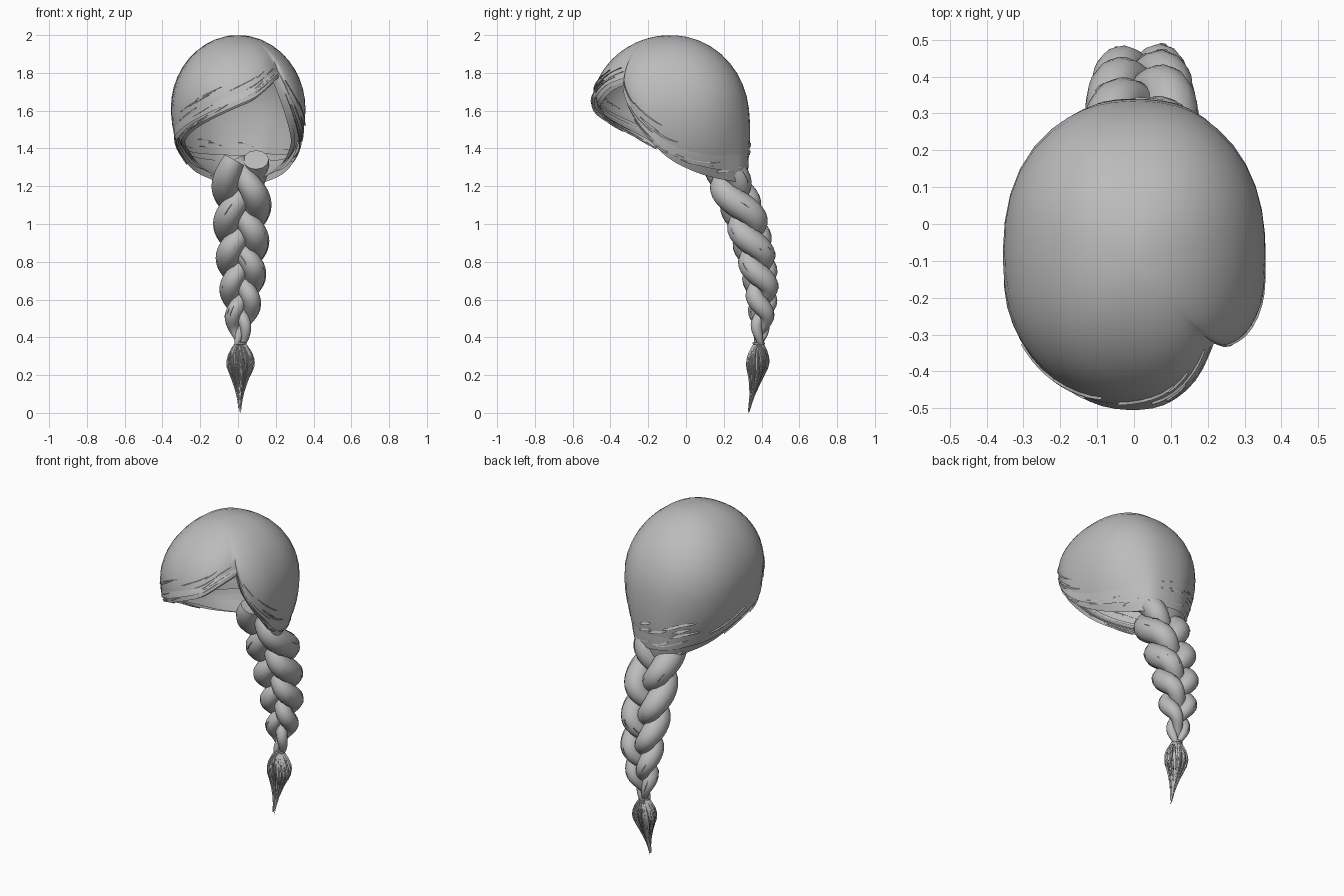
import bpy, bmesh, math, random
from mathutils import Vector

random.seed(4)
if "Cube" in bpy.data.objects:
    bpy.data.objects.remove(bpy.data.objects["Cube"], do_unlink=True)

hair = bpy.data.materials.new("hair_grey")
hair.use_nodes = True
hair.diffuse_color = (0.5, 0.5, 0.5, 1)
hair.node_tree.nodes["Principled BSDF"].inputs["Base Color"].default_value = hair.diffuse_color


def make(name, verts, faces):
    mesh = bpy.data.meshes.new(name)
    mesh.from_pydata([tuple(v) for v in verts], [], faces)
    bm = bmesh.new()
    bm.from_mesh(mesh)
    bmesh.ops.remove_doubles(bm, verts=bm.verts, dist=0.00005)
    bm.to_mesh(mesh)
    bm.free()
    mesh.materials.append(hair)
    ob = bpy.data.objects.new(name, mesh)
    bpy.context.collection.objects.link(ob)
    bpy.ops.object.select_all(action="DESELECT")
    ob.select_set(True)
    bpy.context.view_layer.objects.active = ob
    bpy.ops.object.shade_smooth_by_angle(angle=math.radians(50))


def grid_faces(rows, cols, start=0):
    return [(start + i * cols + j, start + i * cols + j + 1,
             start + (i + 1) * cols + j + 1, start + (i + 1) * cols + j)
            for i in range(rows - 1) for j in range(cols - 1)]


def along(points, t):
    """Smooth interpolation through evenly spaced points, t in 0..1."""
    f = min(max(t, 0), 1) * (len(points) - 1)
    i = min(int(f), len(points) - 2)
    f -= i
    a, b, c, d = (Vector(points[min(max(k, 0), len(points) - 1)]) for k in range(i - 1, i + 3))
    return b + 0.5 * f * (c - a + f * (2 * a - 5 * b + 4 * c - d + f * (3 * (b - c) + d - a)))


def add_tube(verts, faces, path, radii, sides):
    """Append a capped tube that follows the path."""
    start = len(verts)
    for i, p in enumerate(path):
        d = (path[min(i + 1, len(path) - 1)] - path[max(i - 1, 0)]).normalized()
        u = d.cross(Vector((0, 1, 0.01))).normalized()
        w = d.cross(u)
        for j in range(sides):
            a = math.tau * j / sides
            verts.append(p + radii[i] * (math.cos(a) * u + math.sin(a) * w))
    for i in range(len(path) - 1):
        for j in range(sides):
            k = (j + 1) % sides
            a, b = start + i * sides, start + (i + 1) * sides
            faces.append((a + j, a + k, b + k, b + j))
    faces.append(tuple(range(start, start + sides))[::-1])
    faces.append(tuple(range(len(verts) - sides, len(verts))))


# Cap: hemline from the parting, round the fringe and nape, back to the parting
center = Vector((0, -0.08, 1.6))
hem = [(.215, -.32, 1.775), (.17, -.42, 1.735), (.09, -.485, 1.67), (0, -.5, 1.63),
       (-.1, -.48, 1.585), (-.19, -.42, 1.54), (-.27, -.33, 1.49), (-.325, -.2, 1.425),
       (-.29, -.05, 1.35), (-.23, .1, 1.28), (-.15, .22, 1.24), (-.07, .295, 1.21),
       (.04, .305, 1.2), (.13, .28, 1.22), (.19, .17, 1.24), (.25, .05, 1.275),
       (.3, -.08, 1.34), (.325, -.18, 1.43), (.3, -.27, 1.55), (.255, -.325, 1.68),
       (.215, -.32, 1.775)]
crown = Vector((0, -0.1, 1)).normalized()


def skull_radius(d):
    """Slightly squared oval seen from above, fuller below the middle."""
    sy = .425 if d.y < 0 else .4
    sz = .4 if d.z > 0 else .55
    flat = (abs(d.x / .36) ** 2.3 + abs(d.y / sy) ** 2.3) ** (2 / 2.3)
    return 1 / math.sqrt(flat + (d.z / sz) ** 2)


def cap_point(t, s, offset=0.0):
    """t runs round the hem, s from crown to hem."""
    h = along(hem, t) - center
    hd = h.normalized()
    ang = crown.angle(hd)
    d = (crown * math.sin((1 - s) * ang) + hd * math.sin(s * ang)) / math.sin(ang)
    d.normalize()
    fit = h.length / skull_radius(hd) - 1
    return center + d * (skull_radius(d) * (1 + fit * min(s, 1) ** 4.5) + offset)


def cap_sheet(name, s0, s1, off0, off1, rows, cols=58):
    verts = []
    for i in range(rows):
        f = i / (rows - 1)
        for j in range(cols):
            verts.append(cap_point(j / (cols - 1), s0 + (s1 - s0) * f, off0 + (off1 - off0) * f))
    make(name, verts, grid_faces(rows, cols))


cap_sheet("hair_cap", 0, 1, 0, 0, 16)
# Overlapping locks stacked along the hem, the inner ones curling under
for k in range(4):
    cap_sheet("hem_layer_%d" % (k + 1), 0.86 + .03 * k, 0.955 + .02 * k,
              -0.005 - .007 * k, 0.007 - .019 * k, 4)

# Loose flat strands lying on the cap
verts, faces = [], []
for n in range(46):
    t0 = random.random() * 0.9
    s0 = random.choice((random.uniform(.78, .9), random.uniform(.9, .99)))
    length = random.uniform(.03, .09)
    start = len(verts)
    for ds, off in ((-.006, -.002), (.006, .006)):
        for j in range(6):
            f = j / 5
            verts.append(cap_point(t0 + length * f, s0 + ds * math.sin(math.pi * f) + .02 * f, off))
    faces += grid_faces(2, 6, start)
make("loose_cap_strands", verts, faces)

# Braid: three interwoven strands round a hanging centre line (x, y, z) with half widths
spine = [(.02, .19, 1.34), (.02, .24, 1.2), (.02, .305, 1.06), (.02, .345, .92),
         (.02, .38, .78), (.02, .40, .64), (.015, .40, .5), (.01, .385, .36)]
widths = [(.14, 0, 0), (.157, 0, 0), (.152, 0, 0), (.144, 0, 0),
          (.132, 0, 0), (.115, 0, 0), (.085, 0, 0), (.03, 0, 0)]
phases = [math.tau * k / 3 - .5 for k in range(3)]


def braid_point(u, phase):
    """Strand centre and thickness; strands swell on the outside of each turn."""
    w = along(widths, u).x
    a = math.tau * 1.75 * u ** 1.2 + phase
    p = along(spine, u) + Vector((.54 * w * math.sin(a), -.34 * w * math.sin(2 * a), 0))
    return p, w * (.38 + .1 * math.sin(a) ** 2)


for k, phase in enumerate(phases):
    verts, faces, path, radii = [], [], [], []
    for i in range(65):
        p, r = braid_point(i / 64, phase)
        path.append(p)
        radii.append(r)
    add_tube(verts, faces, path, radii, 12)
    make("braid_strand_%d" % (k + 1), verts, faces)

# Fine stray hairs on the braid lobes
verts, faces = [], []
for n in range(45):
    u0, phase = random.uniform(.05, .85), random.choice(phases)
    turn = random.random() * math.tau
    path = []
    for i in range(6):
        p, r = braid_point(u0 + .018 * i, phase)
        path.append(p + r * 1.01 * Vector((math.cos(turn), math.sin(turn), 0)))
    add_tube(verts, faces, path, [.0025] * 5 + [.0005], 3)
make("braid_stray_hairs", verts, faces)

# Hair tie
verts, faces = [], []
for dz in (-.008, .008):
    ring = [Vector((.012 + .024 * math.cos(a), .385 + .026 * math.sin(a), .36 + dz))
            for a in (math.tau * i / 14 for i in range(15))]
    add_tube(verts, faces, ring, [.008] * 15, 6)
make("hair_tie", verts, faces)

# Tail: tapered core with fine strands round it
core = [(.012, .385, .37), (.013, .383, .31), (.014, .38, .25), (.013, .37, .18),
        (.011, .35, .09), (.01, .33, 0)]
spread = [(.02, 0, 0), (.056, 0, 0), (.066, 0, 0), (.042, 0, 0), (.016, 0, 0), (.005, 0, 0)]
verts, faces = [], []
add_tube(verts, faces, [along(core, i / 15) for i in range(15)],
         [along(spread, i / 15).x * .65 for i in range(15)], 10)
make("tail_core", verts, faces)
verts, faces = [], []
for n in range(80):
    a = math.tau * n / 80
    depth, reach = random.uniform(.65, 1.1), 1 - .4 * (n * 7 % 80) / 80
    path, radii = [], []
    for i in range(10):
        f = i / 9
        out = Vector((math.cos(a + .4 * f), .85 * math.sin(a + .4 * f), 0))
        path.append(along(core, f * reach) + out * along(spread, f * reach).x * depth)
        radii.append(.006 * (1 - f) + .0006)
    add_tube(verts, faces, path, radii, 4)
make("tail_strands", verts, faces)
